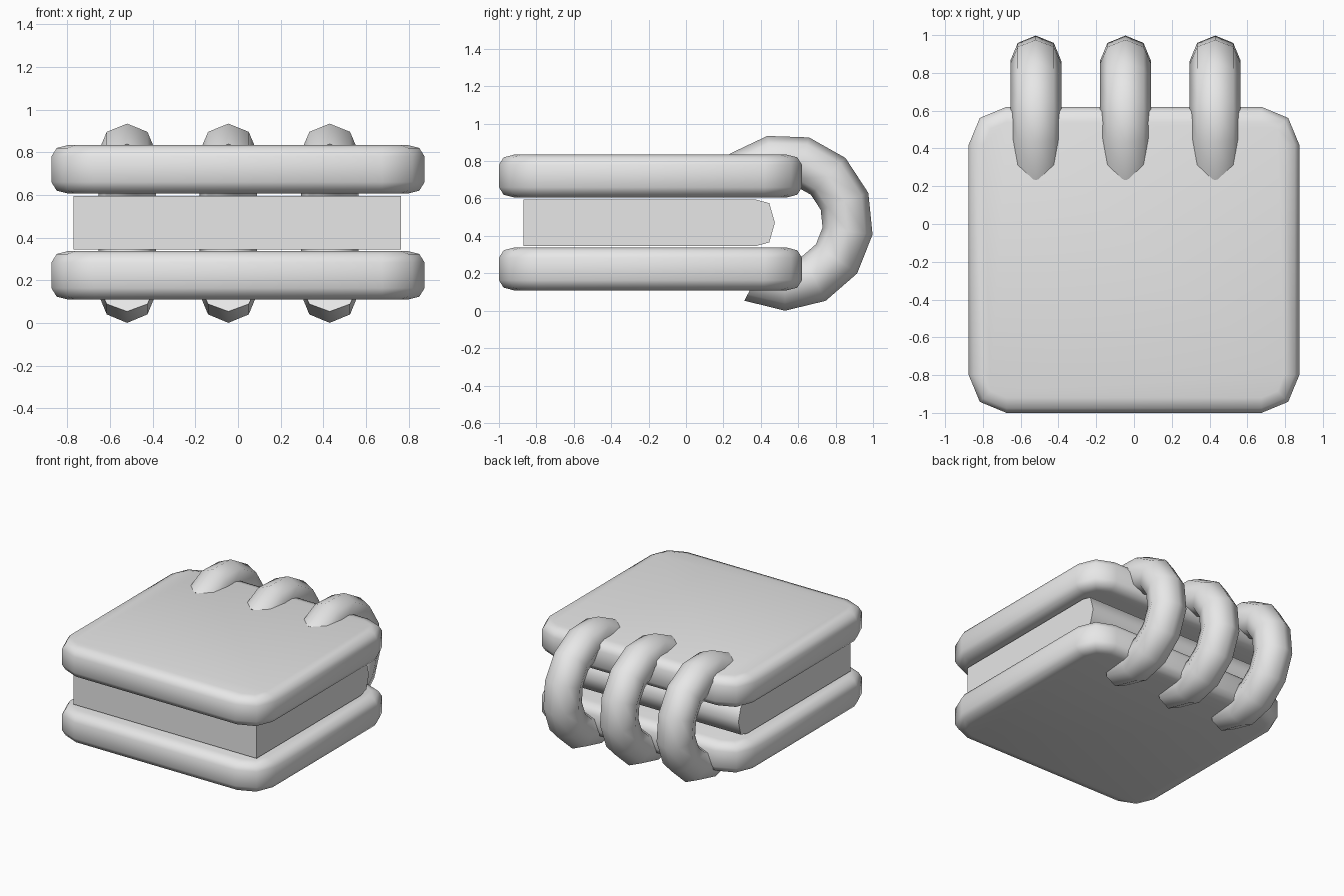
import bpy
import bmesh
from math import sin, cos, pi, radians

cube = bpy.data.objects.get("Cube")
if cube:
    bpy.data.objects.remove(cube, do_unlink=True)

grey = bpy.data.materials.new("light_grey")
grey.use_nodes = True
grey.diffuse_color = (0.8, 0.8, 0.8, 1)
grey.node_tree.nodes["Principled BSDF"].inputs["Base Color"].default_value = (0.8, 0.8, 0.8, 1)


def loft(name, rings, smooth_angle):
    """Skin a list of equal-length closed rings and cap both ends."""
    bm = bmesh.new()
    loops = [[bm.verts.new(p) for p in ring] for ring in rings]
    for a, b in zip(loops, loops[1:]):
        for i in range(len(a)):
            j = (i + 1) % len(a)
            bm.faces.new((a[i], a[j], b[j], b[i]))
    bm.faces.new(loops[0])
    bm.faces.new(loops[-1])
    bmesh.ops.recalc_face_normals(bm, faces=bm.faces)
    mesh = bpy.data.meshes.new(name)
    bm.to_mesh(mesh)
    bm.free()
    mesh.materials.append(grey)
    obj = bpy.data.objects.new(name, mesh)
    bpy.context.collection.objects.link(obj)
    bpy.ops.object.select_all(action="DESELECT")
    obj.select_set(True)
    bpy.context.view_layer.objects.active = obj
    bpy.ops.object.shade_smooth_by_angle(angle=radians(smooth_angle))
    return obj


def rounded_outline(inset, z):
    """Rounded rectangle with two segments per corner, shrunk by inset."""
    half_x, half_y, mid_y, radius = 0.875, 0.81, -0.19, 0.2
    corners = [(1, 1), (-1, 1), (-1, -1), (1, -1)]
    points = []
    for quarter, (sx, sy) in enumerate(corners):
        for step in range(3):
            a = (quarter + step / 2) * pi / 2
            points.append((sx * (half_x - radius) + (radius - inset) * cos(a),
                           mid_y + sy * (half_y - radius) + (radius - inset) * sin(a), z))
    return points


# Padded covers with soft rims
rim = [(0.08, -0.114), (0.025, -0.1), (0, -0.06), (0, 0.06), (0.025, 0.1), (0.08, 0.114)]
for name, mid_z in (("bottom_cover", 0.223), ("top_cover", 0.72)):
    loft(name, [rounded_outline(inset, mid_z + z) for inset, z in rim], 60)

# Page block with a rounded spine
spine = [(-0.87, 0.345), (0.37, 0.345), (0.445, 0.365), (0.475, 0.47),
         (0.445, 0.575), (0.37, 0.595), (-0.87, 0.595)]
loft("page_block", [[(x, y, z) for y, z in spine] for x in (-0.772, 0.765)], 65)

# Three open binder rings hooked around the spine
MAJOR, MINOR, STEPS, SIDES = 0.337, 0.135, 9, 8
for name, x in (("right_ring", -0.52), ("middle_ring", -0.045), ("left_ring", 0.43)):
    sections = []
    for i in range(STEPS + 1):
        a = radians(-117.5 + 27.4 * i)
        section = []
        for k in range(SIDES):
            t = 2 * pi * k / SIDES
            r = MAJOR + MINOR * cos(t)
            section.append((x + MINOR * sin(t), 0.53 + r * cos(a), 0.472 + r * sin(a)))
        sections.append(section)
    loft(name, sections, 65)
